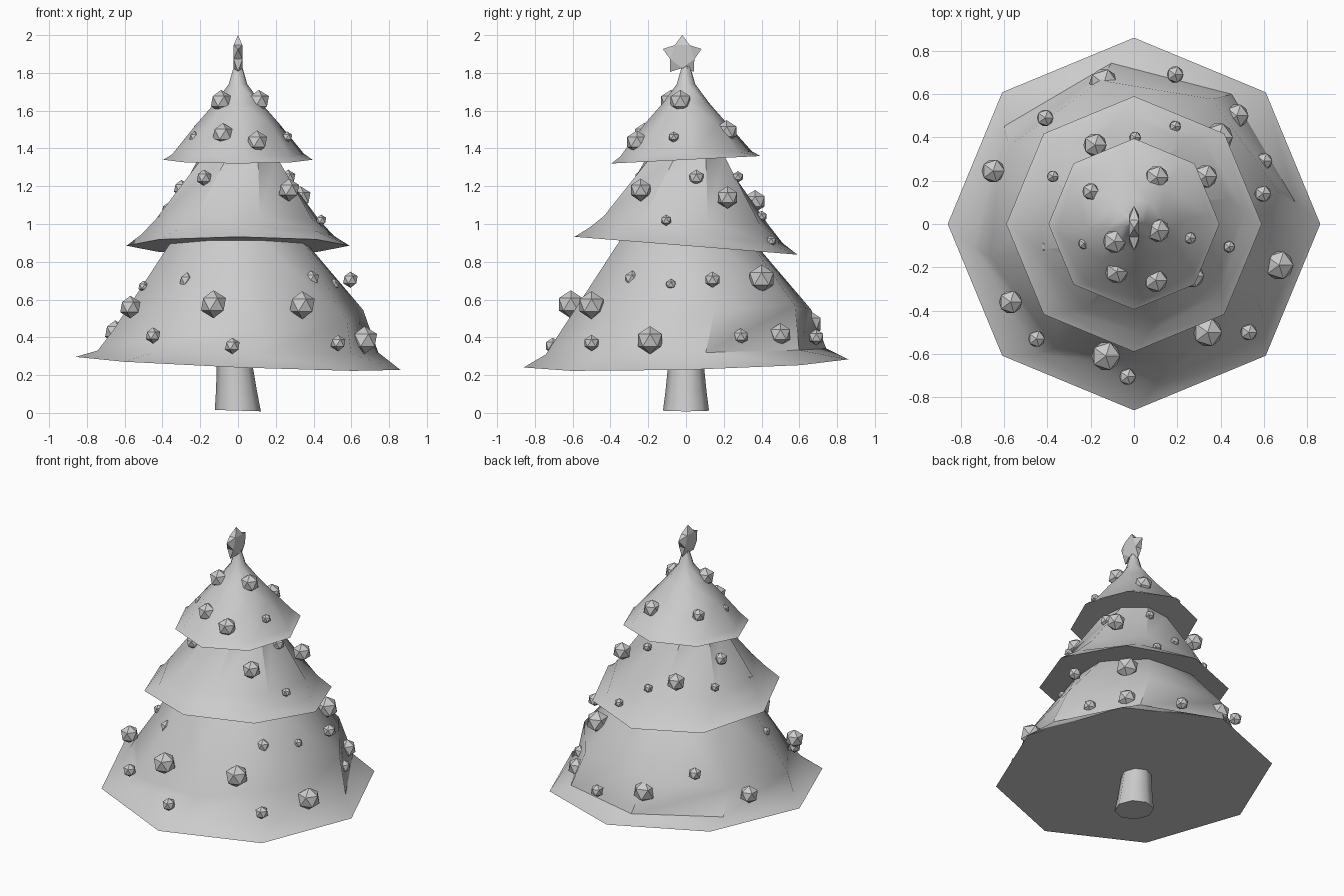
import bpy, bmesh
from math import sin, cos, pi, radians
from mathutils import Vector

cube = bpy.data.objects.get("Cube")
if cube:
    bpy.data.objects.remove(cube, do_unlink=True)

grey = bpy.data.materials.new("plain_grey")
grey.use_nodes = True
grey.diffuse_color = (0.6, 0.6, 0.6, 1)
grey.node_tree.nodes["Principled BSDF"].inputs["Base Color"].default_value = (0.6, 0.6, 0.6, 1)


def finish(bm, name, smooth_angle=None):
    bmesh.ops.recalc_face_normals(bm, faces=bm.faces)
    mesh = bpy.data.meshes.new(name)
    bm.to_mesh(mesh)
    bm.free()
    mesh.materials.append(grey)
    obj = bpy.data.objects.new(name, mesh)
    bpy.context.collection.objects.link(obj)
    if smooth_angle:
        bpy.ops.object.select_all(action='DESELECT')
        bpy.context.view_layer.objects.active = obj
        obj.select_set(True)
        bpy.ops.object.shade_smooth_by_angle(angle=radians(smooth_angle))
    return obj


def twisted_stack(name, rings, lean=0, sides=8, smooth_angle=40):
    """Capped stack of octagons; each ring is (radius, height, twist, x tilt, y tilt)."""
    bm = bmesh.new()
    loops = []
    for radius, height, twist, tilt_x, tilt_y in rings:
        loop = []
        for i in range(sides):
            a = 2 * pi * i / sides + radians(twist)
            x, y = radius * cos(a), radius * sin(a)
            loop.append(bm.verts.new((x - lean * height, y, height + tilt_x * x + tilt_y * y)))
        loops.append(loop)
    for low, high in zip(loops, loops[1:]):
        for i in range(sides):
            j = (i + 1) % sides
            # Split along the spiral so that the folds climb around the tree
            bm.faces.new((low[i], low[j], high[i]))
            bm.faces.new((low[j], high[j], high[i]))
    bm.faces.new(loops[0][::-1])
    bm.faces.new(loops[-1])
    return finish(bm, name, smooth_angle)


# Trunk, leaning slightly
twisted_stack("trunk", [(0.122, 0.012, 0, -0.03, 0), (0.108, 0.12, 0, 0, 0), (0.09, 0.3, 0, 0, 0)],
              lean=0.07, smooth_angle=50)

# Three skirts of branches with a narrow lip and spiral folds
twisted_stack("lower_branches",
              [(0.86, 0.262, 0, -0.04, 0.025), (0.75, 0.325, 8, -0.01, 0.02),
               (0.68, 0.49, 58, 0.06, 0.1), (0.365, 0.92, 64, 0, 0)])
twisted_stack("middle_branches",
              [(0.59, 0.885, 0, 0, -0.08), (0.515, 0.94, 7, 0, -0.08),
               (0.45, 1.02, 15, 0, -0.05), (0.21, 1.36, 75, 0, 0)])
twisted_stack("upper_branches",
              [(0.395, 1.34, 0, 0, 0.05), (0.352, 1.37, 7, 0, 0.04), (0.22, 1.53, 50, 0, 0),
               (0.125, 1.64, 55, 0, 0), (0.05, 1.74, 55, 0, 0), (0.018, 1.85, 55, 0, 0)])

# Star: thick pentagon core with short tips tapering to points
bm = bmesh.new()
centre = Vector((0, -0.02, 1.893))


def star_point(radius, step, x):
    a = pi / 2 + step * pi / 5
    return bm.verts.new(centre + Vector((x, radius * cos(a), radius * sin(a))))


front = [star_point(0.067, 2 * i + 1, 0.023) for i in range(5)]
back = [star_point(0.067, 2 * i + 1, -0.023) for i in range(5)]
tips = [star_point(0.108, 2 * i + 2, 0) for i in range(5)]
bm.faces.new(front)
bm.faces.new(back[::-1])
for i in range(5):
    j = (i + 1) % 5
    edge = (front[i], front[j], back[j], back[i])
    for k in range(4):
        bm.faces.new((edge[k], edge[(k + 1) % 4], tips[i]))
finish(bm, "star")

# Baubles grouped by size: radius, then positions
baubles = {
    "large": (0.074, [(-.14, .65, .47), (-.13, -.61, .575), (.34, -.50, .57),
                      (.67, -.19, .385), (.39, .40, .71)]),
    "medium": (0.06, [(.475, .50, .415), (-.65, .245, .43), (-.57, -.36, .56),
                      (-.18, .365, 1.12), (.27, -.24, 1.18), (.33, .22, 1.14),
                      (.105, .215, 1.49), (-.09, -.08, 1.65), (.11, -.03, 1.65),
                      (-.08, -.22, 1.475), (.10, -.26, 1.435)]),
    "small": (0.043, [(.19, .69, .40), (-.41, .49, .60), (.60, .29, .405),
                      (.595, .14, .705), (-.45, -.53, .41), (-.03, -.705, .355),
                      (.53, -.50, .37), (.39, -.285, .71), (-.27, -.38, .70),
                      (-.2, .15, 1.50), (-.18, -.23, 1.245), (-.30, .05, 1.19),
                      (.265, .055, 1.245)]),
    "tiny": (0.03, [(-.5, -.15, .67), (.51, -.08, .68), (-.375, .22, 1.08),
                    (-.40, -.105, 1.03), (.44, -.105, 1.02), (.005, .40, 1.04),
                    (.19, .45, .91), (.1, .275, 1.25), (-.23, -.09, 1.46), (.26, -.065, 1.46)]),
}
for size, (radius, places) in baubles.items():
    for n, place in enumerate(places):
        bm = bmesh.new()
        bmesh.ops.create_icosphere(bm, subdivisions=1, radius=radius)
        finish(bm, f"{size}_bauble_{n + 1}").location = place
